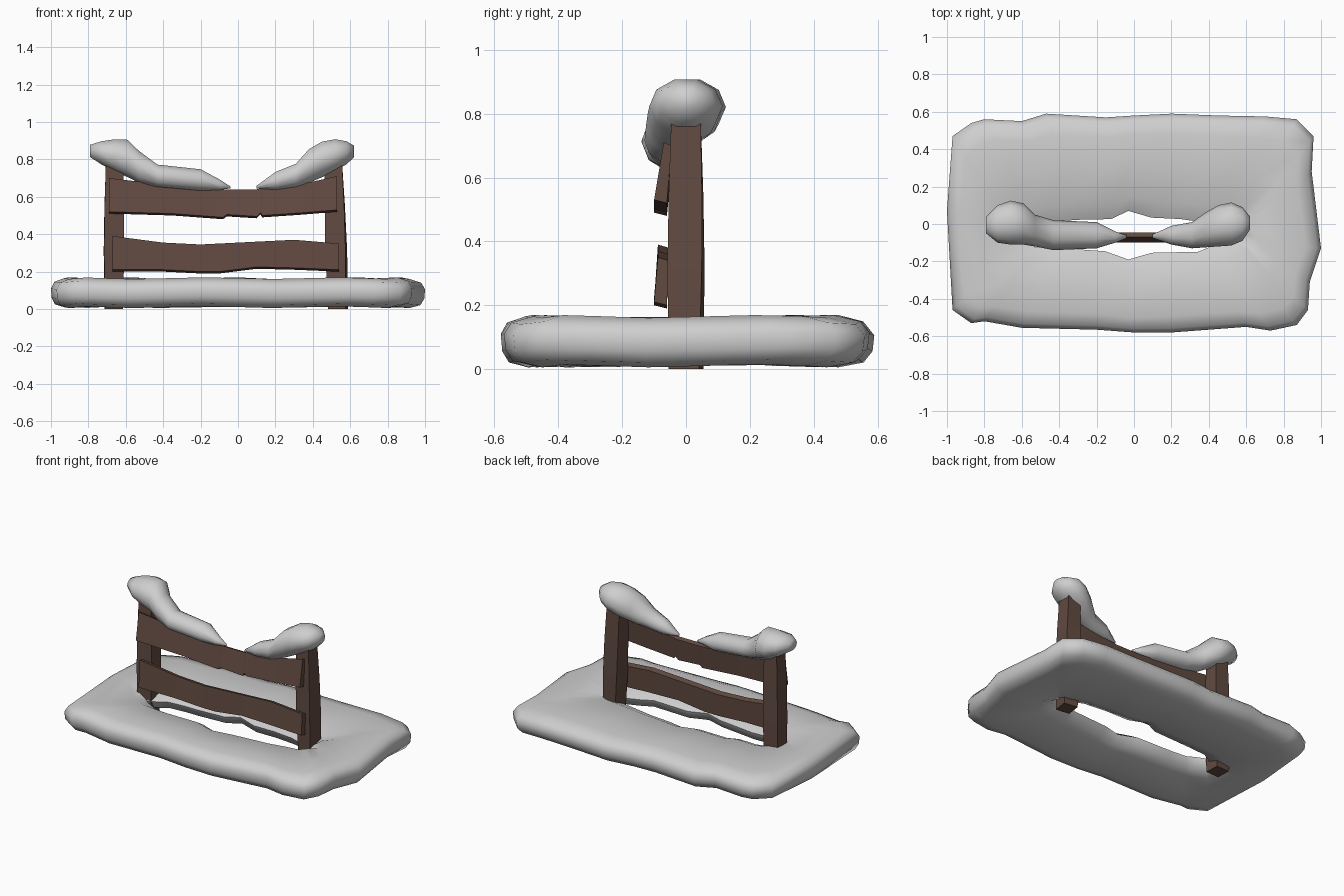
import bpy
import bmesh
import math
from mathutils import Vector

cube = bpy.data.objects.get("Cube")
if cube:
    bpy.data.objects.remove(cube, do_unlink=True)


def material(name, colour):
    mat = bpy.data.materials.new(name)
    mat.use_nodes = True
    mat.diffuse_color = (*colour, 1)
    mat.node_tree.nodes["Principled BSDF"].inputs["Base Color"].default_value = (*colour, 1)
    return mat


snow = material("snow", (0.62, 0.62, 0.62))
wood = material("dark_wood", (0.12, 0.068, 0.052))


def loft(name, rings, mat, closed=False, smooth=None):
    """Skin a sequence of equal rings; close it into a loop or cap both ends."""
    bm = bmesh.new()
    rows = [[bm.verts.new(p) for p in ring] for ring in rings]
    pairs = list(zip(rows, rows[1:]))
    if closed:
        pairs.append((rows[-1], rows[0]))
    else:
        bm.faces.new(rows[0])
        bm.faces.new(rows[-1])
    for a, b in pairs:
        for i in range(len(a)):
            j = (i + 1) % len(a)
            bm.faces.new((a[i], a[j], b[j], b[i]))
    bmesh.ops.recalc_face_normals(bm, faces=bm.faces)
    mesh = bpy.data.meshes.new(name)
    bm.to_mesh(mesh)
    bm.free()
    mesh.materials.append(mat)
    obj = bpy.data.objects.new(name, mesh)
    bpy.context.collection.objects.link(obj)
    if smooth:
        bpy.ops.object.select_all(action="DESELECT")
        obj.select_set(True)
        bpy.context.view_layer.objects.active = obj
        bpy.ops.object.shade_smooth_by_angle(angle=math.radians(smooth))
    return obj


# Snow bank: an uneven rounded rectangle around a long pointed hole
outline = [(-1, .07), (-.97, .47), (-.87, .54), (-.8, .56), (-.6, .55), (-.47, .59),
           (-.15, .57), (0, .58), (.2, .59), (.45, .58), (.7, .575), (.87, .56), (.96, .47),
           (.95, .28), (1, -.13), (.94, -.31), (.93, -.46), (.87, -.54), (.73, -.57),
           (.6, -.55), (.2, -.58), (0, -.58), (-.2, -.565), (-.6, -.555),
           (-.8, -.52), (-.87, -.53), (-.97, -.46)]


def hole_point(x, y):
    half = .09 * (1 - x ** 4) + .04 * max(0, 1 - abs(x) / .18)
    half += .012 * math.sin(x * 14)
    return Vector((.62 * x - .03, -.06 + math.copysign(half, y), 0))


# Each profile step is (share of the way to the hole, height)
profile = [(1, .11), (.85, .15), (.5, .16), (.2, .165), (.05, .145), (0, .11),
           (.01, .06), (.06, .025), (.2, .01), (.5, .015), (.8, .03), (.96, .06)]
bank = []
for share, height in profile:
    ring = []
    for i, (x, y) in enumerate(outline):
        p = Vector((x, y, 0)).lerp(hole_point(x, y), share)
        p.z = height + .005 * math.sin(i * 2.1)
        ring.append(p)
    bank.append(ring)
loft("snow_bank", bank, snow, closed=True, smooth=60)


# Posts: slightly twisted, tapering square timbers
def post(name, foot_x, top_x, turn):
    rings = []
    for share, half in ((0, .048), (.4, .054), (.7, .052), (1, .046)):
        cx = foot_x + (top_x - foot_x) * share
        corners = []
        for k in range(4):
            a = math.radians(turn * (1 - share) + 45 + 90 * k)
            r = half * math.sqrt(2)
            corners.append((cx + r * math.cos(a), r * math.sin(a), .79 * share))
        rings.append(corners)
    loft(name, rings, wood)


post("right_post", -.665, -.66, 2)
post("left_post", .535, .51, -8)


# Rails: bent planks leaning back, given as (x, bottom, top) stations
def rail(name, stations, lean):
    rings = []
    for x, low, high in stations:
        front, back = -.10, -.06
        rings.append([(x, front, low + .01), (x, back, low),
                      (x, back + lean * .5, high - .01), (x, front + lean, high)])
    loft(name, rings, wood)


rail("upper_rail", [(-.69, .51, .70), (-.35, .50, .66), (-.08, .48, .64), (-.06, .495, .64),
                    (.1, .485, .64), (.12, .505, .645), (.13, .49, .645),
                    (.35, .505, .67), (.53, .52, .71)], .03)
rail("lower_rail", [(-.67, .20, .39), (-.4, .20, .355), (-.2, .19, .345), (-.1, .19, .35),
                    (.1, .215, .36), (.3, .21, .37), (.54, .20, .35)], .012)


# Snow caps: stations of (x, front, back, bottom, top)
def snow_cap(name, stations):
    rings = []
    for x, front, back, low, high in stations:
        ring = []
        for k in range(10):
            a = math.tau * k / 10
            ring.append((x, (front + back) / 2 + (back - front) / 2 * math.cos(a),
                         (low + high) / 2 + (high - low) / 2 * math.sin(a)))
        rings.append(ring)
    loft(name, rings, snow, smooth=70)


snow_cap("right_snow_cap", [(-.79, -.05, .04, .81, .88), (-.73, -.10, .10, .77, .90),
                            (-.66, -.11, .125, .73, .912), (-.59, -.11, .11, .70, .91),
                            (-.53, -.12, .05, .67, .85), (-.43, -.14, .02, .65, .775),
                            (-.2, -.13, .01, .63, .75), (-.1, -.10, -.04, .635, .695),
                            (-.04, -.075, -.06, .645, .655)])
snow_cap("left_snow_cap", [(.62, -.03, .04, .81, .875), (.58, -.09, .09, .77, .90),
                           (.52, -.115, .115, .735, .912), (.45, -.12, .10, .70, .90),
                           (.38, -.125, .06, .67, .86), (.31, -.13, .01, .65, .78),
                           (.2, -.11, -.01, .635, .735), (.1, -.075, -.055, .645, .66)])
